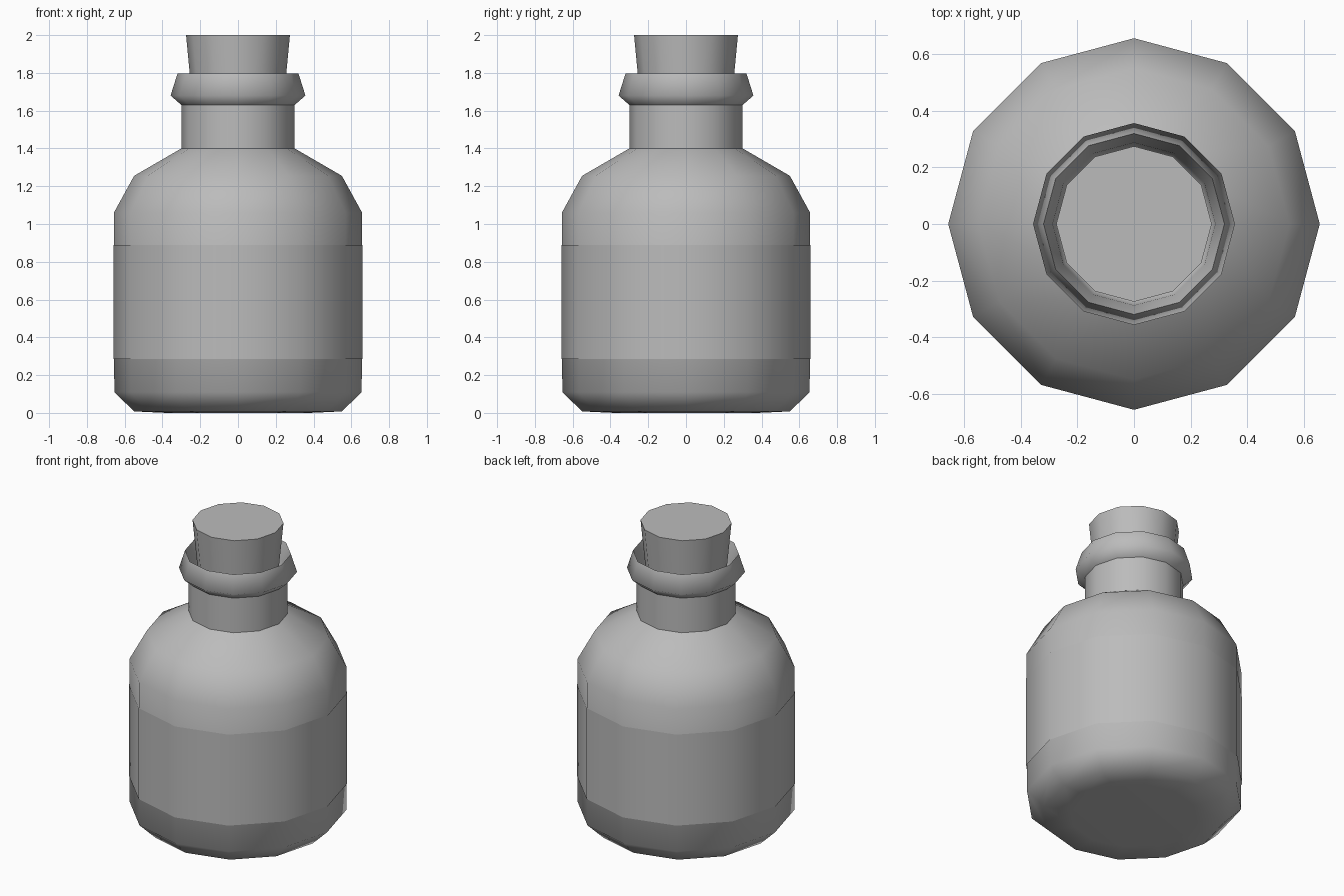
import bpy
import bmesh
from math import cos, sin, tau

if "Cube" in bpy.data.objects:
    bpy.data.objects.remove(bpy.data.objects["Cube"], do_unlink=True)

SIDES = 12

grey = bpy.data.materials.new("plain grey")
grey.use_nodes = True
grey.diffuse_color = (0.5, 0.5, 0.5, 1)
grey.node_tree.nodes["Principled BSDF"].inputs["Base Color"].default_value = (0.5, 0.5, 0.5, 1)


def lathe(name, profile, cap_start=False, cap_end=False, sharp_caps=False):
    """Turn a (radius, height) profile, listed bottom to top on the outside, about z."""
    bm = bmesh.new()
    rings = [[bm.verts.new((r * cos(tau * i / SIDES), r * sin(tau * i / SIDES), z))
              for i in range(SIDES)] for r, z in profile]
    for low, high in zip(rings, rings[1:]):
        for i in range(SIDES):
            j = (i + 1) % SIDES
            bm.faces.new((low[i], low[j], high[j], high[i]))
    caps = []
    if cap_start:
        caps.append(bm.faces.new(rings[0][::-1]))
    if cap_end:
        caps.append(bm.faces.new(rings[-1]))
    for face in bm.faces:
        face.smooth = True
    if sharp_caps:
        for cap in caps:
            cap.smooth = False
            for edge in cap.edges:
                edge.smooth = False
    mesh = bpy.data.meshes.new(name)
    bm.to_mesh(mesh)
    bm.free()
    mesh.materials.append(grey)
    obj = bpy.data.objects.new(name, mesh)
    bpy.context.collection.objects.link(obj)
    return obj


# Rounded body with sloping shoulders
lathe("bottle_body", [(0.38, 0), (0.55, 0.008), (0.655, 0.11), (0.657, 1.06),
                      (0.55, 1.255), (0.30, 1.40)], cap_start=True)

# Thin label wrapped round the body
lathe("label", [(0.655, 0.285), (0.66, 0.285), (0.66, 0.89), (0.655, 0.89)][1:3])

# Straight neck and flared lip, kept apart for crisp joins
lathe("neck", [(0.30, 1.40), (0.30, 1.63)])
lathe("lip", [(0.30, 1.63), (0.357, 1.68), (0.32, 1.797)])

# Inside of the mouth, running down to the stopper
lathe("mouth_inside", [(0.32, 1.797), (0.288, 1.69), (0.275, 1.58), (0.23, 1.56)])

# Tapered stopper
lathe("cork", [(0.232, 1.55), (0.275, 2.0)],
      cap_start=True, cap_end=True, sharp_caps=True)
